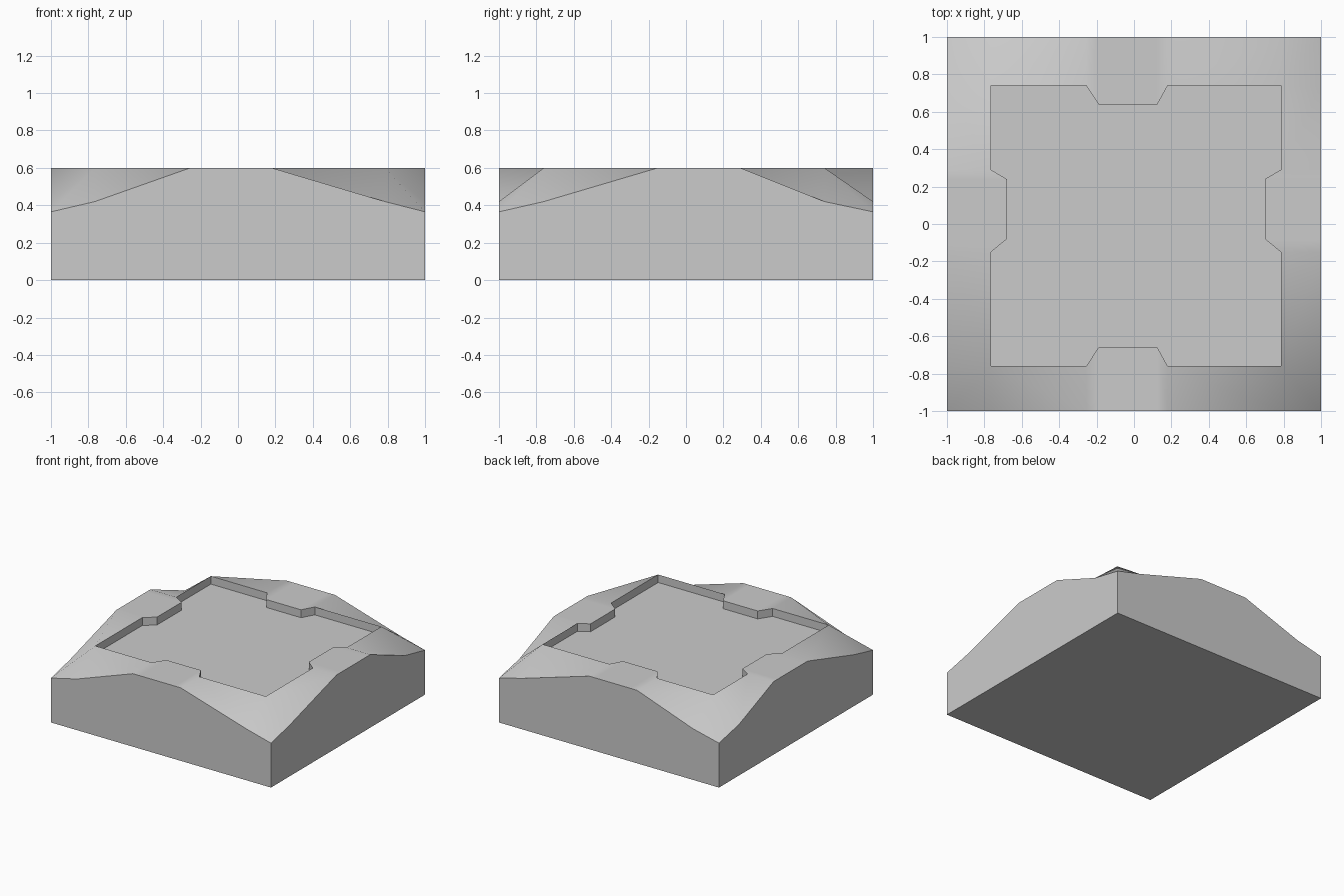
import bpy, bmesh

if "Cube" in bpy.data.objects:
    bpy.data.objects.remove(bpy.data.objects["Cube"])

EDGE, LOW, TOP, FLOOR = 0.365, 0.42, 0.60, 0.535   # heights
XS = [-0.765, -0.255, -0.19, 0.125, 0.18, 0.785]   # rim stations along x
YS = [-0.76, -0.15, -0.08, 0.24, 0.29, 0.74]       # rim stations along y

bm = bmesh.new()


def face(points):
    bm.faces.new([bm.verts.new(p) for p in points])


# Each side: stations along it, rim position, notch position, outer wall, point maker
along_x = lambda t, d, z: (t, d, z)
along_y = lambda t, d, z: (d, t, z)
sides = [
    (XS, -0.76, -0.66, -1, along_x, False),
    (YS, 0.785, 0.70, 1, along_y, False),
    (XS, 0.74, 0.64, 1, along_x, True),
    (YS, -0.765, -0.68, -1, along_y, True),
]

floor_loop = []
for ts, rim, notch, wall, P, rev in sides:
    depth = [rim, rim, notch, notch, rim, rim]
    heights = [LOW, TOP, TOP, TOP, TOP, LOW]
    for i in range(5):
        j = i + 1
        # sloping or level strip from the rim to the outer wall
        face([P(ts[i], depth[i], TOP), P(ts[j], depth[j], TOP),
              P(ts[j], wall, heights[j]), P(ts[i], wall, heights[i])])
        # recess wall
        face([P(ts[i], depth[i], TOP), P(ts[j], depth[j], TOP),
              P(ts[j], depth[j], FLOOR), P(ts[i], depth[i], FLOOR)])
    # outer wall
    face([P(-1, wall, 0), P(1, wall, 0), P(1, wall, EDGE)]
         + [P(ts[k], wall, heights[k]) for k in reversed(range(6))]
         + [P(-1, wall, EDGE)])
    loop = [P(t, d, FLOOR) for t, d in zip(ts, depth)]
    floor_loop += (loop[::-1] if rev else loop)[:-1]

# dropped corners
for x, sx in ((XS[0], -1), (XS[-1], 1)):
    for y, sy in ((YS[0], -1), (YS[-1], 1)):
        face([(x, y, TOP), (x, sy, LOW), (sx, sy, EDGE), (sx, y, LOW)])

# recess floor and underside
face(floor_loop)
face([(-1, -1, 0), (-1, 1, 0), (1, 1, 0), (1, -1, 0)])

bmesh.ops.remove_doubles(bm, verts=bm.verts, dist=1e-4)
bmesh.ops.recalc_face_normals(bm, faces=bm.faces)
mesh = bpy.data.meshes.new("recessed_block")
bm.to_mesh(mesh)
bm.free()

block = bpy.data.objects.new("recessed_block", mesh)
bpy.context.collection.objects.link(block)
bpy.context.view_layer.objects.active = block
block.select_set(True)
bpy.ops.object.shade_smooth_by_angle(angle=0.7)
